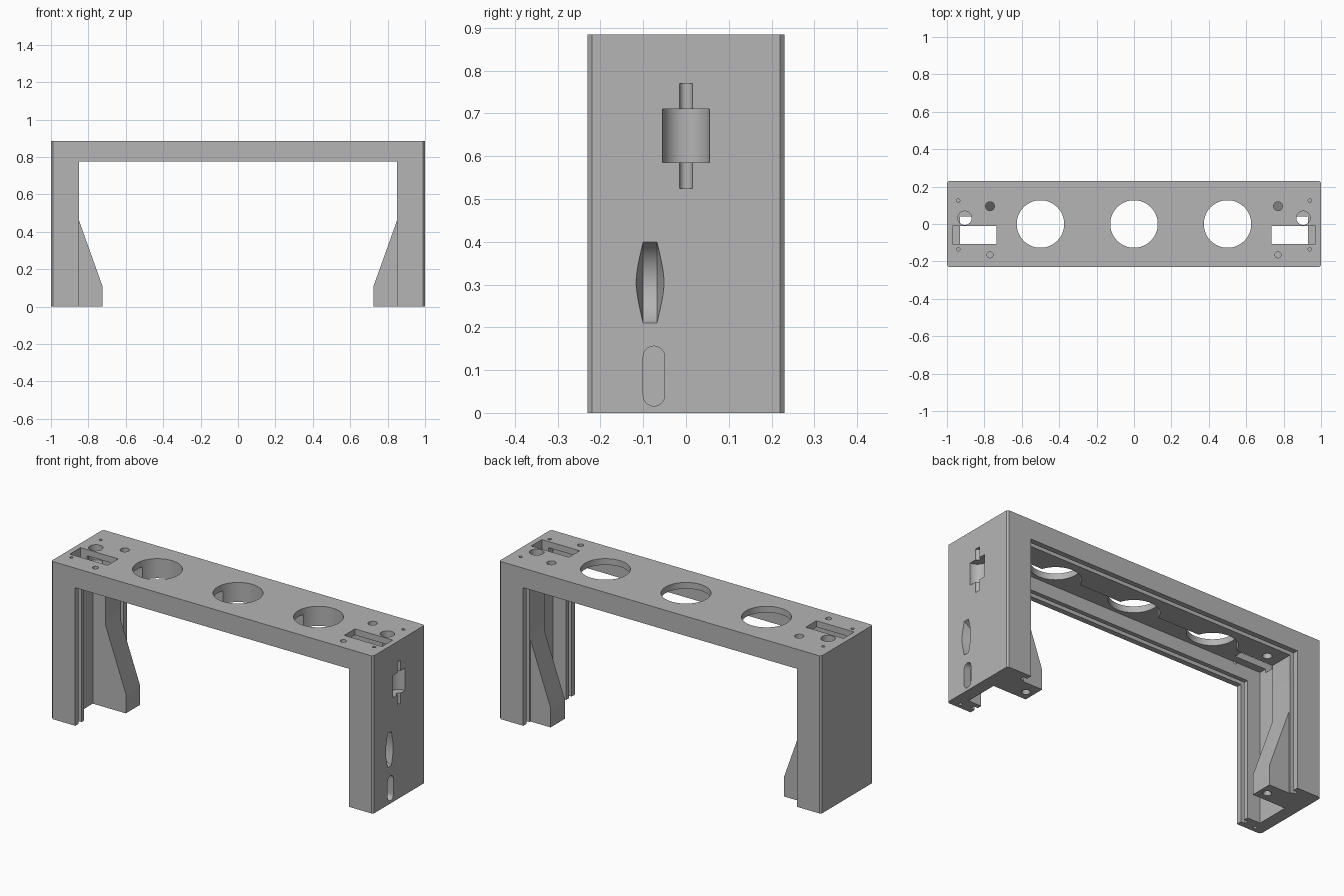
import bpy, bmesh, math
from mathutils import Matrix, Vector

cube = bpy.data.objects.get("Cube")
if cube:
    bpy.data.objects.remove(cube, do_unlink=True)

grey = bpy.data.materials.new("mid_grey")
grey.use_nodes = True
colour = (0.46, 0.46, 0.46, 1)
grey.diffuse_color = colour
grey.node_tree.nodes["Principled BSDF"].inputs["Base Color"].default_value = colour


def make(name, bm):
    bmesh.ops.recalc_face_normals(bm, faces=bm.faces)
    mesh = bpy.data.meshes.new(name)
    bm.to_mesh(mesh)
    bm.free()
    mesh.materials.append(grey)
    obj = bpy.data.objects.new(name, mesh)
    bpy.context.collection.objects.link(obj)
    return obj


def prism(name, profile, y0, y1):
    """Extrude an xz profile from y0 to y1."""
    bm = bmesh.new()
    face = bm.faces.new([bm.verts.new((x, y0, z)) for x, z in profile])
    ext = bmesh.ops.extrude_face_region(bm, geom=[face])
    verts = [v for v in ext["geom"] if isinstance(v, bmesh.types.BMVert)]
    bmesh.ops.translate(bm, verts=verts, vec=(0, y1 - y0, 0))
    return make(name, bm)


def box(name, x0, x1, y0, y1, z0, z1):
    return prism(name, [(x0, z0), (x1, z0), (x1, z1), (x0, z1)], y0, y1)


def cylinder(name, x, y, z0, z1, r, r_top=None, axis="Z", sides=48):
    """Cylinder or cone; along X, z0 and z1 are the x range and x is the height."""
    bm = bmesh.new()
    bmesh.ops.create_cone(bm, cap_ends=True, segments=sides, radius1=r,
                          radius2=r if r_top is None else r_top, depth=z1 - z0)
    mid = (z0 + z1) / 2
    if axis == "Z":
        m = Matrix.Translation((x, y, mid))
    else:
        m = Matrix.Translation((mid, y, x)) @ Matrix.Rotation(math.pi / 2, 4, "Y")
    bmesh.ops.transform(bm, matrix=m, verts=bm.verts)
    return make(name, bm)


def combine(target, tool, operation="DIFFERENCE"):
    tool.hide_render = True
    mod = target.modifiers.new("combine", "BOOLEAN")
    mod.operation = operation
    mod.solver = "EXACT"
    mod.object = tool
    bpy.ops.object.select_all(action="DESELECT")
    bpy.context.view_layer.objects.active = target
    target.select_set(True)
    bpy.ops.object.modifier_apply(modifier=mod.name)
    bpy.data.objects.remove(tool, do_unlink=True)


# Upside-down U frame with chamfered end corners
H, IN_X, IN_Z, W = 0.885, 0.85, 0.775, 0.23
frame = prism("bridge_frame", [(-1, 0), (-IN_X, 0), (-IN_X, IN_Z), (IN_X, IN_Z),
                               (IN_X, 0), (1, 0), (1, H), (-1, H)], -W, W)
bm = bmesh.new()
bm.from_mesh(frame.data)
corners = [e for e in bm.edges if all(abs(v.co.x) > 0.99 for v in e.verts)
           and abs(e.verts[0].co.z - e.verts[1].co.z) > 0.5]
bmesh.ops.bevel(bm, geom=corners, offset=0.01, segments=1, affect="EDGES")
bm.to_mesh(frame.data)
bm.free()

# Inner channel and the panel grooves that follow the opening
combine(frame, box("channel_cutter", -0.93, 0.93, -0.15, 0.04, -0.1, 0.85))
for y0, y1 in ((-0.2, -0.175), (0.175, 0.2)):
    combine(frame, box("groove_cutter", -0.875, 0.875, y0, y1, -0.1, 0.8))

# Tapered foot brackets
for s in (-1, 1):
    foot = prism("foot_bracket", [(s * x, z) for x, z in (
        (0.94, 0), (0.725, 0), (0.725, 0.11), (IN_X, 0.46), (0.94, 0.46))], 0.04, 0.166)
    combine(frame, foot, "UNION")

# Three large openings in the top
for x in (-0.5, 0, 0.5):
    combine(frame, cylinder("opening_cutter", x, 0, 0.7, 1, 0.127, sides=64))

# Slots, cable holes and screw holes at both ends
for s in (-1, 1):
    a, b = sorted((s * 0.735, s * 0.97))
    combine(frame, box("slot_cutter", a, b, -0.107, -0.012, 0.83, 1))
    for x, y, z0, z1, r in ((0.905, 0.032, 0.8, 1, 0.037),
                            (0.77, 0.095, 0.7, 1, 0.024),
                            (0.77, -0.165, 0.84, 1, 0.016),
                            (0.94, 0.125, 0.84, 1, 0.009),
                            (0.94, -0.135, 0.84, 1, 0.009),
                            (0.94, -0.2, -0.1, 0.05, 0.009),
                            (0.77, 0.095, -0.1, 0.09, 0.014)):
        combine(frame, cylinder("hole_cutter", s * x, y, z0, z1, r, sides=32))
    combine(frame, cylinder("countersink_cutter", s * 0.77, 0.095, -0.01, 0.02,
                            0.028, 0.012, sides=32))

# Stepped round pocket in the left end
combine(frame, cylinder("pocket_cutter", 1, 0, 0.585, 0.71, 0.055))
combine(frame, cylinder("pin_cutter", 1, 0, 0.525, 0.77, 0.015, sides=24))

# Wheel-shaped pocket, turned about the y axis
bm = bmesh.new()
section = [(0, -0.043), (0.103, -0.016), (0.103, 0.016), (0, 0.043)]
ring = [bm.verts.new((r, y, 0)) for r, y in section]
edges = [bm.edges.new(pair) for pair in zip(ring, ring[1:])]
bmesh.ops.spin(bm, geom=ring + edges, cent=(0, 0, 0), axis=(0, 1, 0),
               angle=math.tau, steps=64)
bmesh.ops.remove_doubles(bm, verts=bm.verts, dist=0.0001)
bmesh.ops.translate(bm, verts=bm.verts, vec=Vector((1.04, -0.084, 0.305)))
combine(frame, make("wheel_cutter", bm))

# Rounded slot near the bottom of the left end
bm = bmesh.new()
outline = []
for i in range(34):
    t = math.pi * (i if i < 17 else i - 1) / 16
    lift = 0.045 if i < 17 else -0.045
    outline.append(bm.verts.new((0.96, -0.075 + 0.025 * math.cos(t),
                                 0.086 + lift + 0.025 * math.sin(t))))
face = bm.faces.new(outline)
ext = bmesh.ops.extrude_face_region(bm, geom=[face])
bmesh.ops.translate(bm, vec=(0.1, 0, 0),
                    verts=[v for v in ext["geom"] if isinstance(v, bmesh.types.BMVert)])
combine(frame, make("rounded_slot_cutter", bm))

# Smooth the round walls, keep the edges crisp
bpy.ops.object.select_all(action="DESELECT")
bpy.context.view_layer.objects.active = frame
frame.select_set(True)
bpy.ops.object.shade_smooth_by_angle(angle=math.radians(30))
